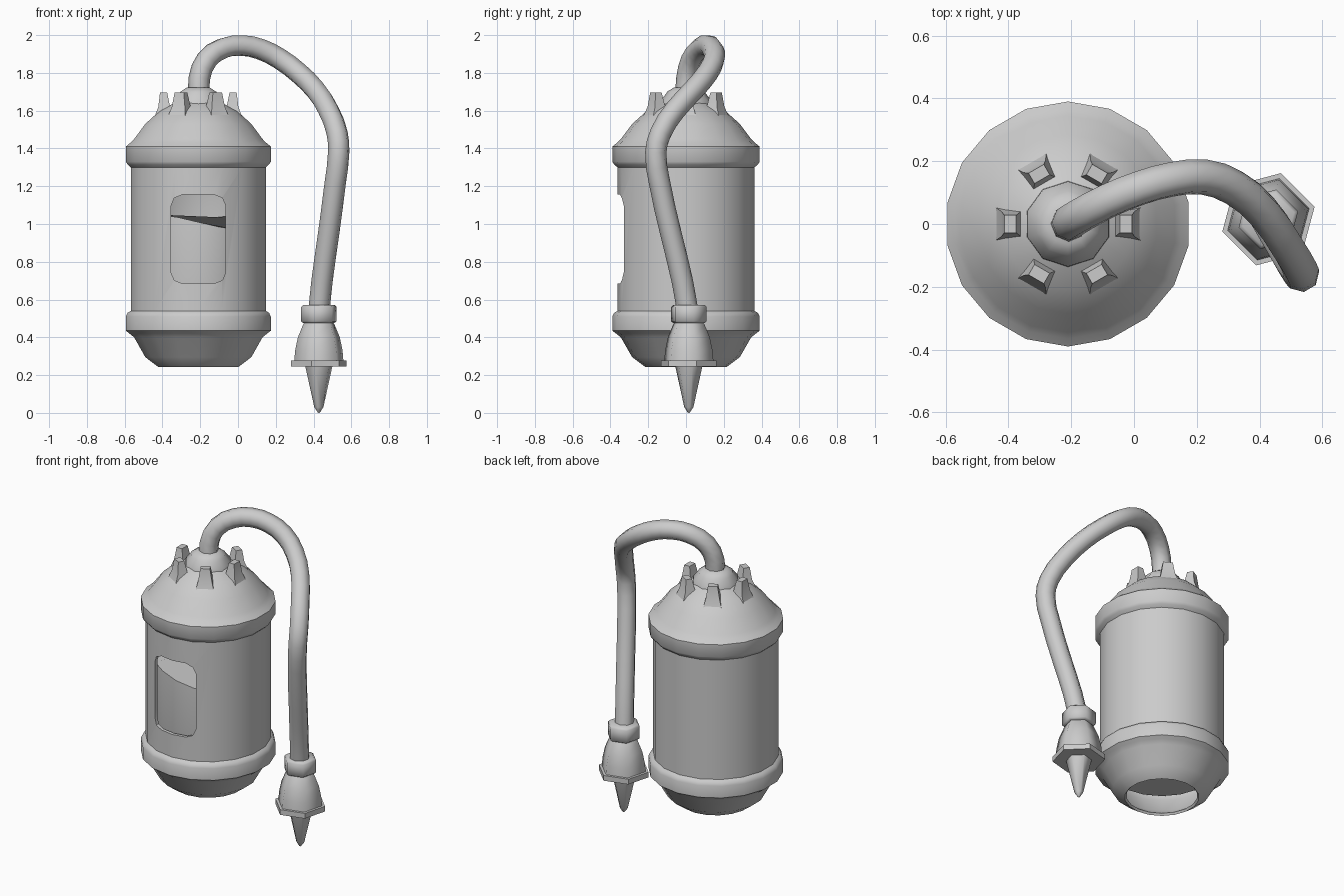
import bpy, bmesh, math
from mathutils import Matrix, Vector

if "Cube" in bpy.data.objects:
    bpy.data.objects.remove(bpy.data.objects["Cube"])


def finish(name, bm, angle=40):
    bmesh.ops.recalc_face_normals(bm, faces=bm.faces)
    me = bpy.data.meshes.new(name)
    bm.to_mesh(me)
    bm.free()
    ob = bpy.data.objects.new(name, me)
    bpy.context.collection.objects.link(ob)
    smooth(ob, angle)
    return ob


def activate(ob):
    bpy.ops.object.select_all(action='DESELECT')
    ob.select_set(True)
    bpy.context.view_layer.objects.active = ob


def smooth(ob, angle=40):
    activate(ob)
    bpy.ops.object.shade_smooth_by_angle(angle=math.radians(angle))


def lathe(name, profile, center, sides, phase=0, loop=False, angle=40):
    """Spin (radius, z) points; close as a loop or cap both ends."""
    bm = bmesh.new()
    rings = []
    for r, z in profile:
        rings.append([bm.verts.new((center[0] + r * math.cos(a), center[1] + r * math.sin(a), z))
                      for a in (math.radians(phase) + 2 * math.pi * i / sides for i in range(sides))])
    pairs = list(zip(rings, rings[1:]))
    if loop:
        pairs.append((rings[-1], rings[0]))
    else:
        bm.faces.new(rings[0])
        bm.faces.new(rings[-1])
    for a, b in pairs:
        for i in range(sides):
            j = (i + 1) % sides
            bm.faces.new((a[i], a[j], b[j], b[i]))
    return finish(name, bm, angle)


TANK = (-0.21, 0.0)
NOZZLE = (0.428, 0.015)

# Tank shell: banded outer wall, thin inner wall, open at the bottom
shell = [(.215, .243), (.285, .295), (.345, .40), (.37, .42), (.39, .435), (.39, .51), (.38, .53),
         (.363, .54), (.363, 1.30), (.38, 1.315), (.39, 1.33), (.39, 1.41), (.365, 1.43),
         (.345, 1.45), (.285, 1.53), (.21, 1.597), (.13, 1.64),
         (.12, 1.62), (.20, 1.575), (.27, 1.51), (.34, 1.42), (.343, .45), (.325, .41),
         (.27, .31), (.205, .255)]
tank = lathe("tank_shell", shell, TANK, 18, 10, loop=True)

# Rounded window cut through the front wall
bm = bmesh.new()
bmesh.ops.create_cube(bm, size=1, matrix=Matrix.Translation((TANK[0], -.36, .92))
                      @ Matrix.Diagonal((.29, .4, .47, 1)))
edges = [e for e in bm.edges if abs((e.verts[0].co - e.verts[1].co).y) > .1]
bmesh.ops.bevel(bm, geom=edges, offset=.06, segments=2, profile=.5, affect='EDGES')
cutter = finish("window_cutter", bm)
cutter.hide_render = True
mod = tank.modifiers.new("window", 'BOOLEAN')
mod.operation, mod.solver, mod.object = 'DIFFERENCE', 'EXACT', cutter
activate(tank)
bpy.ops.object.modifier_apply(modifier="window")
bpy.data.objects.remove(cutter)
smooth(tank)

# Liquid inside with a tilted surface
liquid = lathe("liquid", [(.31, .43), (.32, .46), (.32, 1.01)], TANK, 18, 10)
for v in liquid.data.vertices:
    if v.co.z > 1:
        v.co.z += .08 * (v.co.x - TANK[0]) * v.co.y / .32 ** 2

# Hose collar on top of the dome
lathe("top_collar", [(.14, 1.60), (.135, 1.655), (.105, 1.69), (.10, 1.70), (.065, 1.722)],
      TANK, 10, 18)

# Six tapered lugs around the dome
bm = bmesh.new()
for i in range(6):
    rot = Matrix.Translation((*TANK, 0)) @ Matrix.Rotation(math.radians(60 * i), 4, 'Z')
    rings = []
    for z, r0, r1, w in ((1.56, .135, .235, .055), (1.62, .15, .212, .04), (1.695, .165, .203, .028)):
        rings.append([bm.verts.new(rot @ Vector(p)) for p in
                      ((r0, -w, z), (r1, -w, z), (r1, w, z), (r0, w, z))])
    bm.faces.new(rings[0])
    bm.faces.new(rings[-1])
    for a, b in zip(rings, rings[1:]):
        for k in range(4):
            m = (k + 1) % 4
            bm.faces.new((a[k], a[m], b[m], b[k]))
finish("dome_lugs", bm)

# Hose looping from the collar to the nozzle
path = [(-.205, 0, 1.66), (-.205, .005, 1.77), (-.165, .03, 1.87), (-.08, .075, 1.93),
        (.02, .115, 1.945), (.12, .142, 1.925), (.22, .15, 1.875), (.32, .115, 1.80),
        (.41, .04, 1.71), (.48, -.06, 1.60), (.525, -.135, 1.48), (.533, -.16, 1.38),
        (.515, -.14, 1.22), (.48, -.08, .95), (.445, -.02, .70), (.428, .01, .53)]
cu = bpy.data.curves.new("hose", 'CURVE')
cu.dimensions = '3D'
cu.bevel_depth = .057
cu.bevel_resolution = 2
cu.resolution_u = 2
cu.use_fill_caps = True
sp = cu.splines.new('BEZIER')
sp.bezier_points.add(len(path) - 1)
for bp, co in zip(sp.bezier_points, path):
    bp.co = co
    bp.handle_left_type = bp.handle_right_type = 'AUTO'
hose = bpy.data.objects.new("hose", cu)
bpy.context.collection.objects.link(hose)
activate(hose)
bpy.ops.object.convert(target='MESH')
smooth(bpy.context.object, 50)

# Nozzle: ring, bell, hexagonal flange and spike
lathe("nozzle_ring", [(.085, .475), (.098, .485), (.098, .56), (.085, .572)], NOZZLE, 6, 15, angle=65)
lathe("nozzle_bell", [(.135, .27), (.13, .33), (.115, .40), (.085, .47), (.07, .49)],
      NOZZLE, 6, 15, angle=65)
lathe("nozzle_flange", [(.152, .245), (.152, .278)], NOZZLE, 6, 15)
lathe("nozzle_spike", [(.075, .25), (.025, .03), (.008, .005), (.002, 0)], NOZZLE, 6, 15, angle=65)
